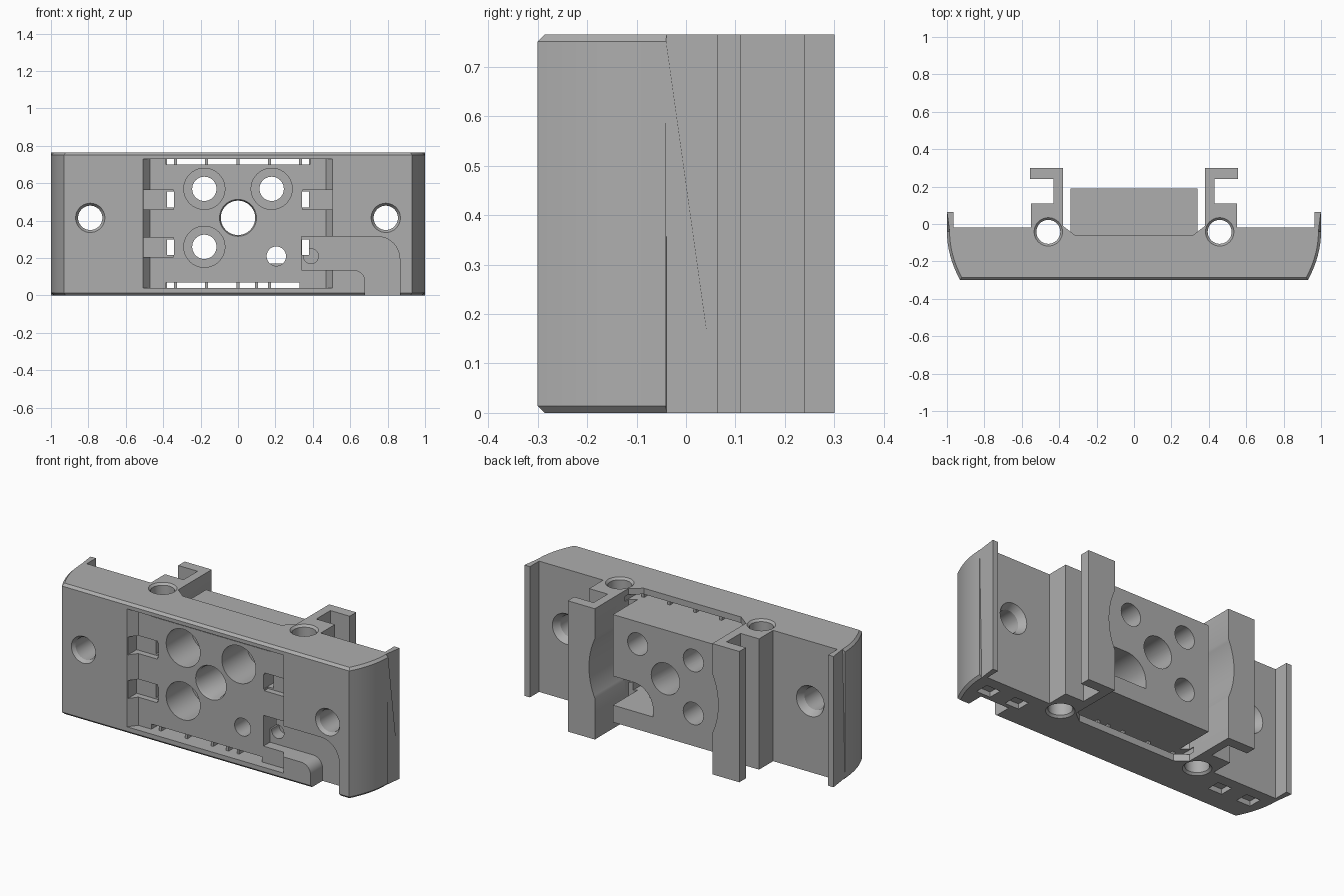
import bpy, bmesh, math

cube = bpy.data.objects.get("Cube")
if cube:
    bpy.data.objects.remove(cube)

H = 0.765
MID = 0.415

grey = bpy.data.materials.new("plain grey")
grey.use_nodes = True
grey.diffuse_color = (0.42, 0.42, 0.42, 1)
grey.node_tree.nodes["Principled BSDF"].inputs["Base Color"].default_value = (0.42, 0.42, 0.42, 1)


def prism(name, pts, axis, a, b, end_pts=None):
    """Extrude an outline along z (points are x, y) or along y (points are x, z)."""
    place = (lambda p, t: (p[0], p[1], t)) if axis == "z" else (lambda p, t: (p[0], t, p[1]))
    bm = bmesh.new()
    low = [bm.verts.new(place(p, a)) for p in pts]
    high = [bm.verts.new(place(p, b)) for p in (end_pts or pts)]
    bm.faces.new(low)
    bm.faces.new(high)
    n = len(pts)
    for i in range(n):
        j = (i + 1) % n
        bm.faces.new((low[i], low[j], high[j], high[i]))
    bmesh.ops.recalc_face_normals(bm, faces=bm.faces)
    mesh = bpy.data.meshes.new(name)
    bm.to_mesh(mesh)
    bm.free()
    mesh.materials.append(grey)
    obj = bpy.data.objects.new(name, mesh)
    bpy.context.collection.objects.link(obj)
    return obj


def arc(cx, cy, r, start, end, n=10):
    angles = [math.radians(start + (end - start) * i / n) for i in range(n + 1)]
    return [(cx + r * math.cos(t), cy + r * math.sin(t)) for t in angles]


def circle(x, y, r, n=40):
    return arc(x, y, r, 0, 360, n)[:-1]


def rect(x0, x1, z0, z1):
    return [(x0, z0), (x1, z0), (x1, z1), (x0, z1)]


def combine(target, tool, operation="DIFFERENCE"):
    mod = target.modifiers.new("combine", "BOOLEAN")
    mod.operation = operation
    mod.solver = "EXACT"
    mod.object = tool
    bpy.context.view_layer.objects.active = target
    bpy.ops.object.modifier_apply(modifier=mod.name)
    bpy.data.objects.remove(tool)


# Housing with side lips and rear hook rails, from a mirrored plan outline
side = [(1 - 0.07 * t ** 2, -0.04 - 0.26 * t) for t in [i / 8 for i in range(9)]]
half = [(0.315, -0.06), (0.38, -0.01), (0.38, 0.30), (0.555, 0.30), (0.555, 0.24),
        (0.43, 0.24), (0.43, 0.11), (0.55, 0.11), (0.55, -0.02), (0.965, -0.02),
        (0.965, 0.065), (1, 0.065)] + side
body = prism("housing", half + [(-x, y) for x, y in reversed(half)], "z", 0, H)

# Chamfer the outer rim, top and bottom
bm = bmesh.new()
bm.from_mesh(body.data)
outer = lambda v: v.co.y < -0.29 or (abs(v.co.x) > 0.92 and v.co.y < -0.03)
rim = [e for e in bm.edges if all(outer(v) for v in e.verts)
       and abs(e.verts[0].co.z - e.verts[1].co.z) < 0.01]
bmesh.ops.bevel(bm, geom=rim, offset=0.014, segments=1, affect="EDGES")
bm.to_mesh(body.data)
bm.free()

# Rear centre block
combine(body, prism("centre_block", rect(-0.34, 0.34, 0.07, 0.70), "y", -0.15, 0.19), "UNION")


def cut(pts, a, b, axis="y", end_pts=None):
    combine(body, prism("cutter", pts, axis, a, b, end_pts), "DIFFERENCE")


# Front recess with sloping side walls
cut(rect(-0.516, 0.511, 0.04, 0.73), -0.31, -0.25, "y", rect(-0.47, 0.47, 0.04, 0.73))

# Slots above and below the block
cut(rect(-0.385, 0.385, 0.70, 0.73), -0.30, 0.02)
cut(rect(-0.385, 0.33, 0.04, 0.07), -0.30, 0.02)

# Side pads and their openings
for z0, z1 in ((0.46, 0.565), (0.205, 0.31)):
    for s in (-1, 1):
        if s < 0 or z0 > 0.4:
            cut(rect(*sorted((s * 0.345, s * 0.505)), z0, z1), -0.31, -0.215)
        cut(rect(*sorted((s * 0.341, s * 0.379)), z0 + 0.01, z1 - 0.01), -0.31, 0.05)

# Cable channel curving down to the lower edge
channel = ([(0.34, 0.135), (0.34, 0.315)] + arc(0.745, 0.195, 0.12, 90, 0)
           + [(0.865, -0.01), (0.68, -0.01)] + arc(0.62, 0.075, 0.06, 0, 90))
cut(channel, -0.31, -0.19)
cut(circle(0.39, 0.21, 0.04), -0.2, -0.12)

# Rounded pocket in the rear of the block
cut([(0.36, 0.17), (0.36, 0.34)] + arc(0.21, 0.21, 0.13, 90, 180) + [(0.08, 0.17)], -0.1, 0.2)

# Centre bore, counterbored holes and small hole
cut(circle(0, MID, 0.092), -0.32, 0.32)
cut(circle(0, MID, 0.108), -0.27, -0.235, "y", circle(0, MID, 0.092))
for x, z in ((-0.18, 0.57), (0.18, 0.57), (-0.18, 0.26)):
    cut(circle(x, z, 0.11), -0.3, -0.02)
    cut(circle(x, z, 0.065), -0.1, 0.32)
cut(circle(0.205, 0.21, 0.052), -0.3, 0.0)

for s in (-1, 1):
    # Wing mounting holes, flared at both ends
    x = s * 0.79
    cut(circle(x, MID, 0.065), -0.32, 0.1)
    cut(circle(x, MID, 0.085), -0.31, -0.28, "y", circle(x, MID, 0.065))
    cut(circle(x, MID, 0.065), -0.06, -0.01, "y", circle(x, MID, 0.095))
    # Vertical pin holes
    x = s * 0.458
    cut(circle(x, -0.042, 0.064), -0.05, 0.8, "z")
    cut(circle(x, -0.042, 0.064), H - 0.012, H + 0.003, "z", circle(x, -0.042, 0.079))
    cut(circle(x, -0.042, 0.079), -0.003, 0.012, "z", circle(x, -0.042, 0.064))
    # Underside latch pockets
    for px in (0.68, 0.87):
        cut(rect(s * px - 0.045, s * px + 0.045, -0.165, -0.085), -0.02, 0.03, "z")

# Round clearance between the hook rails, cut on the rail sides only
clearance = prism("cutter", circle(0, MID, 0.418, 96), "y", 0.03, 0.32)
combine(clearance, prism("keep", rect(-0.36, 0.36, -0.2, 1.0), "y", 0, 0.4))
combine(body, clearance)

# Thin ribs bridging the slots
for x in (-0.335, -0.168, 0, 0.168, 0.335):
    combine(body, prism("rib", rect(x - 0.008, x + 0.008, 0.69, 0.74), "y", -0.24, -0.08), "UNION")
for x in (-0.335, -0.168, 0, 0.1, 0.168):
    combine(body, prism("rib", rect(x - 0.008, x + 0.008, 0.03, 0.08), "y", -0.24, -0.08), "UNION")

bpy.ops.object.select_all(action="DESELECT")
body.select_set(True)
bpy.context.view_layer.objects.active = body
bpy.ops.object.shade_smooth_by_angle(angle=math.radians(28))
